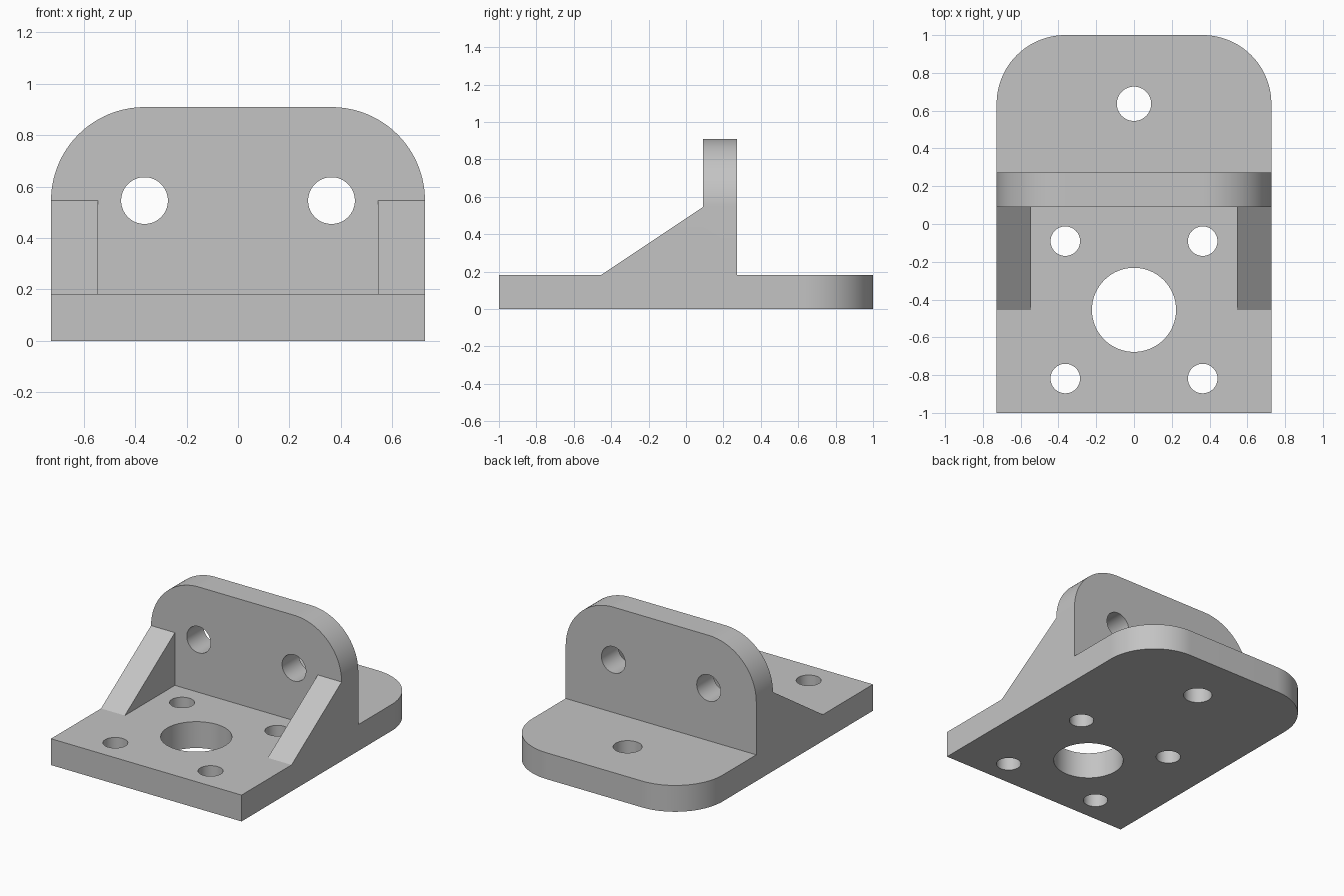
import bpy, bmesh
from math import sin, cos, pi, radians
from mathutils import Matrix, Vector

if "Cube" in bpy.data.objects:
    bpy.data.objects.remove(bpy.data.objects["Cube"])

U = 1 / 11            # design unit: the plate is 22 units long
HALF_W = 8 * U
THICK = 2 * U
RADIUS = 4 * U

grey = bpy.data.materials.new("plain grey")
grey.use_nodes = True
COLOUR = (0.55, 0.55, 0.55, 1)
grey.diffuse_color = COLOUR
grey.node_tree.nodes["Principled BSDF"].inputs["Base Color"].default_value = COLOUR


def arc(cx, cy, r, start, end, steps):
    return [(cx + r * cos(start + (end - start) * i / steps),
             cy + r * sin(start + (end - start) * i / steps)) for i in range(steps + 1)]


def circle(cx, cy, r):
    return arc(cx, cy, r, 0, 2 * pi, 64)[:-1]


def tab(bottom, top):
    """Plate outline with square lower corners and rounded upper corners."""
    c, cy = HALF_W - RADIUS, top - RADIUS
    return ([(-HALF_W, bottom), (HALF_W, bottom)]
            + arc(c, cy, RADIUS, 0, pi / 2, 32)
            + arc(-c, cy, RADIUS, pi / 2, pi, 32))


def solid(name, loops, depth, matrix):
    """Fill an outline with holes, extrude it along local z and place it."""
    bm = bmesh.new()
    edges = []
    for loop in loops:
        vs = [bm.verts.new((x, y, 0)) for x, y in loop]
        edges += [bm.edges.new((a, b)) for a, b in zip(vs, vs[1:] + vs[:1])]
    bmesh.ops.triangle_fill(bm, edges=edges, use_beauty=True, use_dissolve=False)
    ext = bmesh.ops.extrude_face_region(bm, geom=bm.faces[:], use_keep_orig=True)
    moved = [v for v in ext["geom"] if isinstance(v, bmesh.types.BMVert)]
    bmesh.ops.translate(bm, verts=moved, vec=(0, 0, depth))
    bm.transform(matrix)
    bmesh.ops.recalc_face_normals(bm, faces=bm.faces[:])
    mesh = bpy.data.meshes.new(name)
    bm.to_mesh(mesh)
    bm.free()
    mesh.materials.append(grey)
    obj = bpy.data.objects.new(name, mesh)
    bpy.context.collection.objects.link(obj)
    return obj


def axes(x, y, z, origin):
    m = Matrix((x, y, z)).transposed().to_4x4()
    m.translation = Vector(origin)
    return m


# Base plate with centre bore, four bolt holes and a rear hole
holes = [circle(0, -5 * U, 2.45 * U), circle(0, 7 * U, U)]
holes += [circle(x * U, y * U, 0.86 * U) for x in (-4, 4) for y in (-9, -1)]
base = solid("mounting_bracket", [tab(-11 * U, 11 * U)] + holes, THICK, Matrix())

# Upright plate with two holes, local y pointing up
upright = solid("upright_plate",
                [tab(THICK, 10 * U), circle(-4 * U, 6 * U, U), circle(4 * U, 6 * U, U)],
                THICK, axes((1, 0, 0), (0, 0, 1), (0, -1, 0), (0, 3 * U, 0)))

# Triangular side ribs
triangle = [(-5 * U, THICK), (U, THICK), (U, 6 * U)]
ribs = [solid(name, [triangle], THICK, axes((0, 1, 0), (0, 0, 1), (1, 0, 0), (x, 0, 0)))
        for name, x in (("right_rib", -HALF_W), ("left_rib", HALF_W - THICK))]

# Join the parts into one clean body
bpy.ops.object.select_all(action="DESELECT")
bpy.context.view_layer.objects.active = base
base.select_set(True)
for part in [upright] + ribs:
    union = base.modifiers.new("join " + part.name, "BOOLEAN")
    union.operation = "UNION"
    union.solver = "EXACT"
    union.object = part
    bpy.ops.object.modifier_apply(modifier=union.name)
    bpy.data.objects.remove(part)
bpy.ops.object.shade_smooth_by_angle(angle=radians(30))
